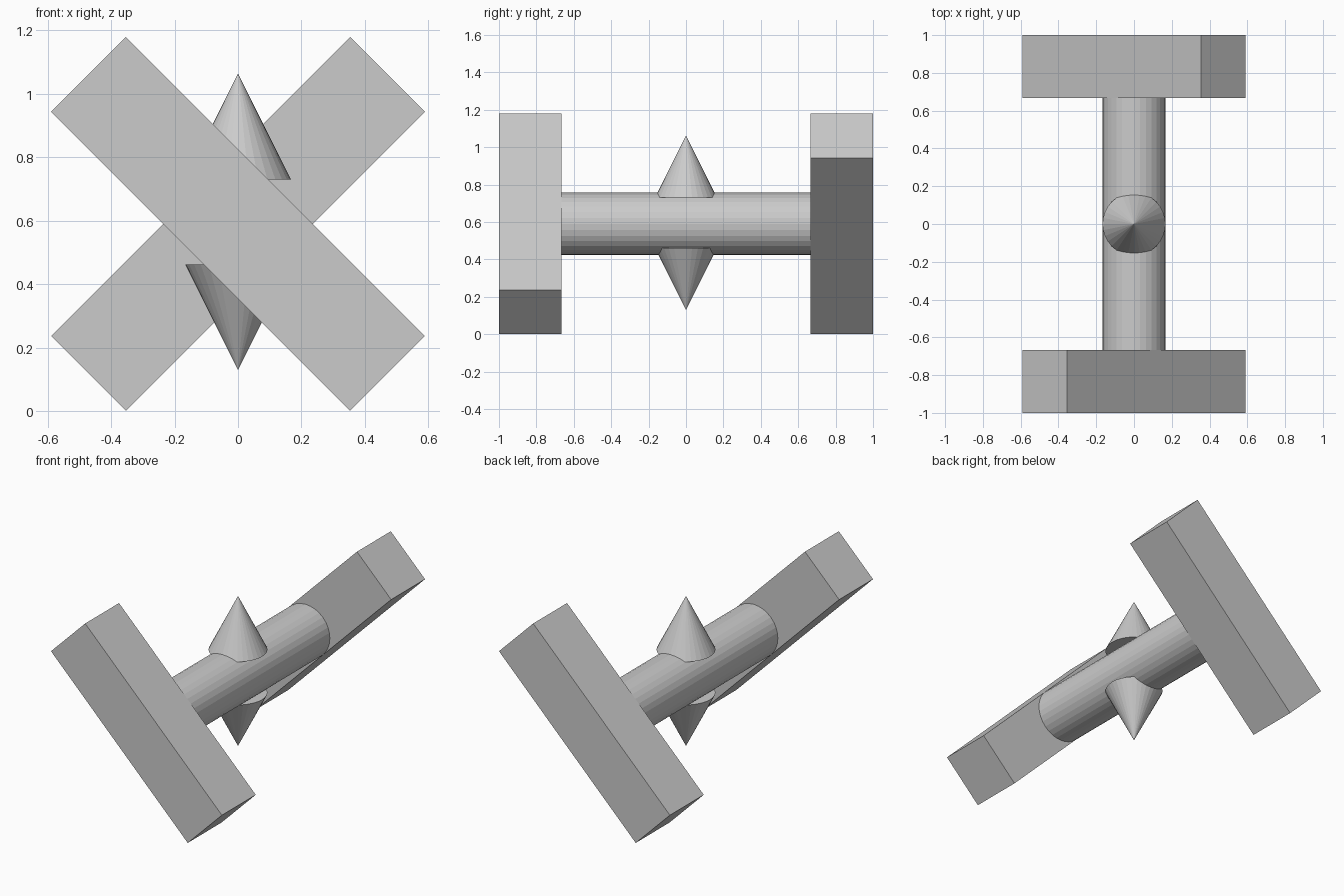
import bpy
from math import radians

if "Cube" in bpy.data.objects:
    bpy.data.objects.remove(bpy.data.objects["Cube"])

MID = 0.59      # height of the axle axis
T = 1 / 3       # thickness shared by all parts


def bar(name, y, angle):
    bpy.ops.mesh.primitive_cube_add(size=1, location=(0, y, MID), rotation=(0, radians(angle), 0))
    ob = bpy.context.object
    ob.name = name
    ob.scale = (4 * T, T, T)


def spike(name, z, flip):
    bpy.ops.mesh.primitive_cone_add(vertices=32, radius1=T / 2, radius2=0, depth=T,
                                    location=(0, 0, z), rotation=(radians(180 * flip), 0, 0))
    bpy.context.object.name = name


# Crossed bars at each end
bar("front_bar", -1 + T / 2, 45)
bar("back_bar", 1 - T / 2, -45)

# Round axle joining the bars
bpy.ops.mesh.primitive_cylinder_add(vertices=32, radius=T / 2, depth=4 * T,
                                    location=(0, 0, MID), rotation=(radians(90), 0, 0))
bpy.context.object.name = "axle"

# Spikes above and below the axle
spike("top_spike", 0.73 + T / 2, 0)
spike("bottom_spike", 0.462 - T / 2, 1)
